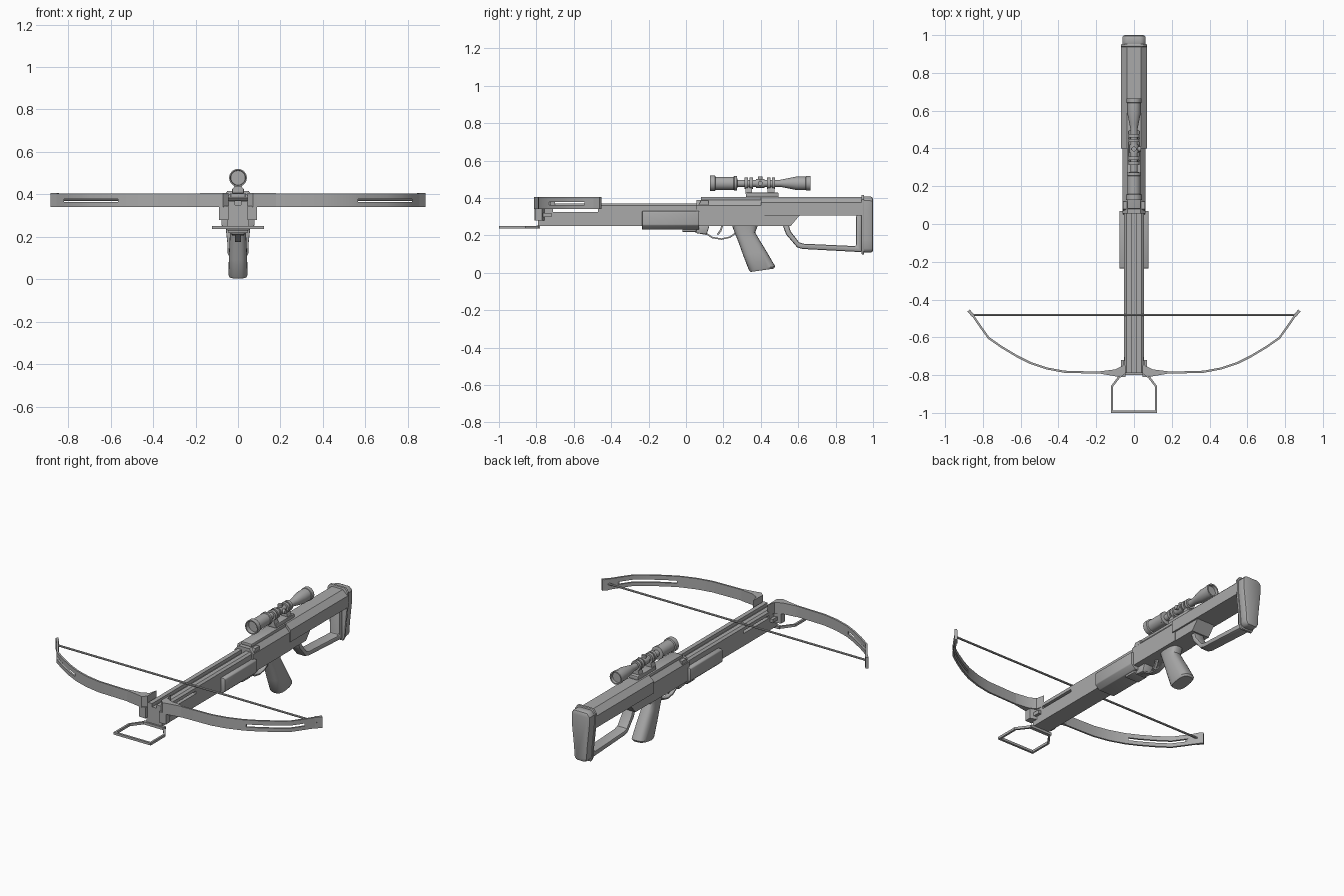
import bpy, bmesh, math
from mathutils import Vector

if "Cube" in bpy.data.objects:
    bpy.data.objects.remove(bpy.data.objects["Cube"])

grey = bpy.data.materials.new("gunmetal_grey")
grey.diffuse_color = (0.4, 0.4, 0.4, 1)
grey.use_nodes = True
grey.node_tree.nodes["Principled BSDF"].inputs["Base Color"].default_value = grey.diffuse_color


def select(ob):
    bpy.ops.object.select_all(action='DESELECT')
    ob.select_set(True)
    bpy.context.view_layer.objects.active = ob


def finish(name, bm, bevel=0, cutters=()):
    bmesh.ops.recalc_face_normals(bm, faces=bm.faces)
    me = bpy.data.meshes.new(name)
    bm.to_mesh(me)
    bm.free()
    me.materials.append(grey)
    ob = bpy.data.objects.new(name, me)
    bpy.context.collection.objects.link(ob)
    select(ob)
    for c in cutters:
        m = ob.modifiers.new("cut", 'BOOLEAN')
        m.operation, m.solver, m.object = 'DIFFERENCE', 'EXACT', c
        select(ob)
        bpy.ops.object.modifier_apply(modifier=m.name)
        bpy.data.objects.remove(c)
    if bevel:
        m = ob.modifiers.new("bevel", 'BEVEL')
        m.width, m.segments, m.limit_method = bevel, 2, 'ANGLE'
        m.angle_limit = math.radians(40)
        bpy.ops.object.modifier_apply(modifier=m.name)
    bpy.ops.object.shade_smooth_by_angle(angle=math.radians(32))
    return ob


def prism(name, pts, axis, lo, hi, **kw):
    """Extrude a flat outline along an axis."""
    put = {'X': lambda a, b, t: (t, a, b), 'Y': lambda a, b, t: (a, t, b),
           'Z': lambda a, b, t: (a, b, t)}[axis]
    return loft(name, [[put(a, b, t) for a, b in pts] for t in (lo, hi)], **kw)


def loft(name, rings, **kw):
    """Skin a row of matching closed rings and cap the ends."""
    bm = bmesh.new()
    rows = [[bm.verts.new(p) for p in r] for r in rings]
    n = len(rows[0])
    for a, b in zip(rows, rows[1:]):
        for i in range(n):
            j = (i + 1) % n
            bm.faces.new((a[i], a[j], b[j], b[i]))
    bm.faces.new(rows[0])
    bm.faces.new(rows[-1])
    return finish(name, bm, **kw)


def box(name, x, y, z, **kw):
    return prism(name, [(x[0], y[0]), (x[1], y[0]), (x[1], y[1]), (x[0], y[1])], 'Z', *z, **kw)


def mirrored(half):
    """Close a right-hand outline with its mirror image."""
    return half + [(-x, z) for x, z in reversed(half)]


def lathe(name, prof, z, n=24):
    """Turn (y, radius) points about an axis running along y."""
    return loft(name, [[(r * math.cos(2 * math.pi * i / n), y, z + r * math.sin(2 * math.pi * i / n))
                        for i in range(n)] for y, r in prof])


def bar(name, path, hx, t, **kw):
    """Flat strip of thickness t following a (y, z) path, half width hx."""
    return prism(name, ribbon(path, t), 'X', -hx, hx, **kw)


def ribbon(path, t):
    p = [Vector(q) for q in path]
    left, right = [], []
    for i, q in enumerate(p):
        d = (p[min(i + 1, len(p) - 1)] - p[max(i - 1, 0)]).normalized()
        nrm = Vector((-d.y, d.x)) * t / 2
        left.append(tuple(q + nrm))
        right.append(tuple(q - nrm))
    return left + right[::-1]


# Grooved bolt rail with a slot through its sides
slot = box("rail_slot_cutter", (-.2, .2), (-.71, -.47), (.325, .341))
prism("bolt_rail", mirrored([(.014, .35), (.014, .37), (.04, .37), (.052, .36), (.052, .25)]),
      'Y', -.79, .1, cutters=[slot])

# Fore grip shell
prism("fore_grip", mirrored([(.07, .33), (.078, .325), (.078, .255), (.05, .23)]),
      'Y', -.235, .07, bevel=.004)
box("fore_grip_rear_block", (-.045, .045), (-.02, .055), (.218, .25), bevel=.004)

# Receiver and upper stock
prism("receiver", mirrored([(.035, .388), (.061, .36), (.061, .25)]), 'Y', .055, .42)
prism("receiver_nose", [(.05, .25), (.05, .33), (.08, .385), (.12, .385), (.12, .25)], 'X', -.058, .058)
box("receiver_top_rail", (-.035, .035), (.08, .42), (.385, .405), bevel=.004)
prism("lower_receiver", [(.05, .25), (.56, .25), (.61, .31), (.05, .31)], 'X', -.058, .058)
prism("upper_stock", mirrored([(.036, .405), (.068, .375), (.068, .305)]), 'Y', .4, .945)

# Skeleton stock frame and butt pad
prism("stock_frame", [(.515, .26), (.535, .205), (.595, .135), (.625, .127), (.94, .11), (.94, .31),
                      (.91, .31), (.91, .142), (.63, .155), (.605, .162), (.56, .22), (.548, .26)],
      'X', -.034, .034, bevel=.009)
pad = [(.045, .408), (.062, .385), (.062, .33), (.046, .18), (.044, .13), (.032, .107)]
prism("butt_pad", mirrored(pad), 'Y', .94, 1.0, bevel=.014)
prism("butt_flange", mirrored([(x * 1.1, .26 + (z - .26) * 1.06) for x, z in pad]),
      'Y', .938, .953, bevel=.004)

# Pistol grip: rounded sections given as front point, rear point, half width
sections = [((.245, .255), (.385, .255), .04), ((.26, .215), (.37, .215), .038),
            ((.28, .165), (.39, .18), .04), ((.305, .095), (.43, .115), .043),
            ((.337, .012), (.477, .034), .045), ((.345, .004), (.47, .022), .04)]
rings = []
for (y0, z0), (y1, z1), w in sections:
    ring = []
    for i in range(24):
        c, s = math.cos(math.pi * i / 12), math.sin(math.pi * i / 12)
        u = .5 + .5 * math.copysign(abs(c) ** .7, c)
        ring.append((w * math.copysign(abs(s) ** .7, s), y0 + (y1 - y0) * u, z0 + (z1 - z0) * u))
    rings.append(ring)
loft("pistol_grip", rings)

# Trigger and guard
bar("trigger_guard", [(.06, .215), (.115, .205), (.14, .188), (.19, .18), (.235, .19), (.27, .215)], .014, .008)
bar("trigger", [(.195, .255), (.185, .225), (.168, .203)], .008, .01)
prism("guard_mount", [(.05, .25), (.05, .212), (.11, .205), (.125, .25)], 'X', -.03, .03, bevel=.004)

# Scope with recessed lenses, mounting rings, posts and adjusters
SZ = .478
lathe("scope", [(.15, .034), (.127, .036), (.127, .042), (.155, .042), (.158, .035), (.255, .035),
                (.258, .038), (.272, .038), (.275, .019), (.505, .019), (.53, .024), (.59, .036),
                (.64, .036), (.642, .039), (.665, .039), (.665, .032), (.65, .03)], SZ)
box("scope_base", (-.028, .028), (.32, .495), (.405, .428), bevel=.004)
for i, y in enumerate((.335, .455)):
    for j, d in enumerate((-.013, .013)):
        lathe(f"scope_ring_{i}_{j}", [(y + d - .009, .03), (y + d + .009, .03)], SZ, 16)
    prism(f"scope_post_{i}", mirrored([(.012, .46), (.024, .42)]), 'Y', y - .018, y + .018)
lathe("scope_turret_collar", [(.375, .024), (.42, .024)], SZ, 16)
for name, rot in (("top_adjuster", 0), ("side_adjuster", math.pi / 2)):
    bpy.ops.mesh.primitive_cylinder_add(vertices=16, radius=.013, depth=.03, rotation=(0, rot, 0),
                                        location=(.022 * math.sin(rot), .397, SZ + .022 * math.cos(rot)))
    bpy.context.object.name = name
    bpy.context.object.data.materials.append(grey)
    bpy.ops.object.shade_smooth_by_angle(angle=math.radians(32))

# Bow limbs with slots, riser blocks and brackets on both sides
limb = [(.05, -.785), (.2, -.787), (.37, -.782), (.46, -.765), (.55, -.735), (.62, -.7),
        (.70, -.652), (.77, -.603), (.815, -.54), (.87, -.46)]
riser = [(.045, -.79), (.07, -.812), (.1, -.806), (.18, -.792), (.18, -.78), (.1, -.77), (.06, -.75), (.048, -.7)]
for side, s in (("right", 1), ("left", -1)):
    flip = lambda pts: [(s * x, y) for x, y in pts]
    cutter = box("limb_slot_cutter", (min(s * .565, s * .82), max(s * .565, s * .82)), (-.9, -.4), (.363, .379))
    prism(f"{side}_limb", flip(ribbon(limb, .011)), 'Z', .341, .405, cutters=[cutter])
    prism(f"{side}_limb_tip", flip(ribbon([(.85, -.488), (.876, -.458)], .016)), 'Z', .34, .406)
    prism(f"{side}_riser", flip(riser), 'Z', .34, .406)
    prism(f"{side}_riser_bracket", flip([(.045, -.81), (.09, -.808), (.09, -.77), (.045, -.755)]), 'Z', .28, .345)
    prism(f"{side}_bracket_lug", flip([(.045, -.78), (.07, -.78), (.07, -.72), (.045, -.72)]), 'Z', .297, .318)

# Bow string resting on the rail
loft("bow_string", [[(x, -.482 + .006 * math.cos(a * math.pi / 4), .376 + .006 * math.sin(a * math.pi / 4))
                     for a in range(8)] for x in (-.862, .862)])

# Foot stirrup
prism("foot_stirrup", ribbon([(.06, -.785), (.075, -.805), (.117, -.86), (.117, -.992)], .012)
      , 'Z', .236, .25)
prism("foot_stirrup_left", ribbon([(-.06, -.785), (-.075, -.805), (-.117, -.86), (-.117, -.992)], .012)
      , 'Z', .236, .25)
box("foot_stirrup_front", (-.123, .123), (-1.0, -.987), (.236, .25))
box("stirrup_mount", (-.07, .07), (-.8, -.78), (.236, .252))
